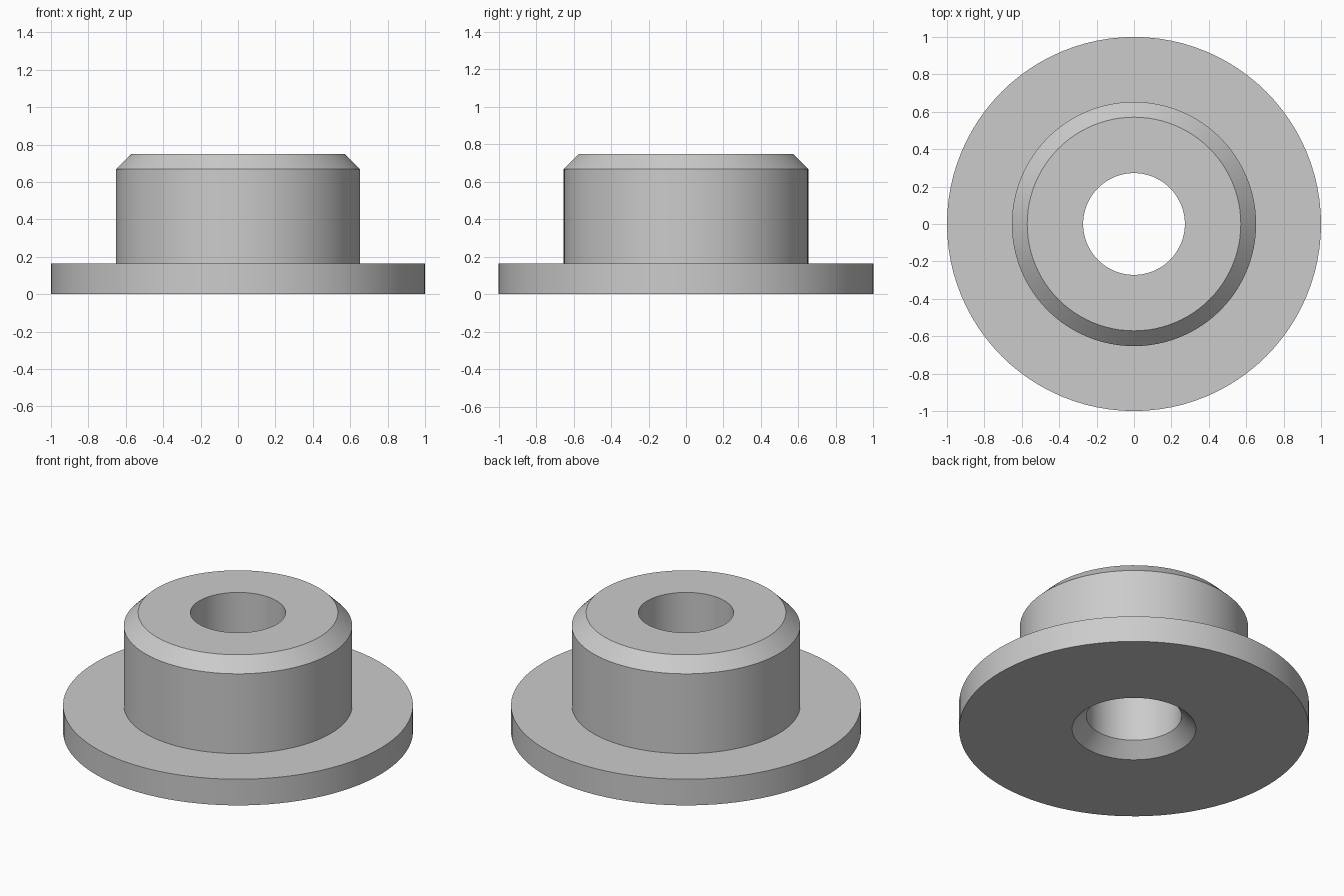
import bpy
import bmesh
import math

cube = bpy.data.objects.get("Cube")
if cube:
    bpy.data.objects.remove(cube, do_unlink=True)

SEGMENTS = 96
CHAMFER = 0.082
FLANGE_R, FLANGE_H = 1.0, 0.165
BOSS_R, HEIGHT = 0.653, 0.75
BORE_R = 0.272

# Bushing cross-section as (radius, height), a closed loop
profile = [
    (BORE_R + CHAMFER, 0),
    (FLANGE_R, 0),
    (FLANGE_R, FLANGE_H),
    (BOSS_R, FLANGE_H),
    (BOSS_R, HEIGHT - CHAMFER),
    (BOSS_R - CHAMFER, HEIGHT),
    (BORE_R, HEIGHT),
    (BORE_R, CHAMFER),
]

# Revolve the section around the z axis
bm = bmesh.new()
verts = [bm.verts.new((r, 0, z)) for r, z in profile]
edges = [bm.edges.new((v, verts[(i + 1) % len(verts)])) for i, v in enumerate(verts)]
bmesh.ops.spin(bm, geom=verts + edges, cent=(0, 0, 0), axis=(0, 0, 1),
               angle=math.tau, steps=SEGMENTS, use_merge=True)
bmesh.ops.remove_doubles(bm, verts=bm.verts, dist=0.0001)
bmesh.ops.recalc_face_normals(bm, faces=bm.faces)
mesh = bpy.data.meshes.new("flanged_bushing")
bm.to_mesh(mesh)
bm.free()

bushing = bpy.data.objects.new("flanged_bushing", mesh)
bpy.context.collection.objects.link(bushing)

# Plain grey metal
grey = bpy.data.materials.new("light_grey")
grey.use_nodes = True
colour = (0.6, 0.6, 0.6, 1)
grey.diffuse_color = colour
grey.node_tree.nodes["Principled BSDF"].inputs["Base Color"].default_value = colour
mesh.materials.append(grey)

# Smooth round walls with sharp rims
bpy.ops.object.select_all(action="DESELECT")
bushing.select_set(True)
bpy.context.view_layer.objects.active = bushing
bpy.ops.object.shade_smooth_by_angle(angle=math.radians(30))
